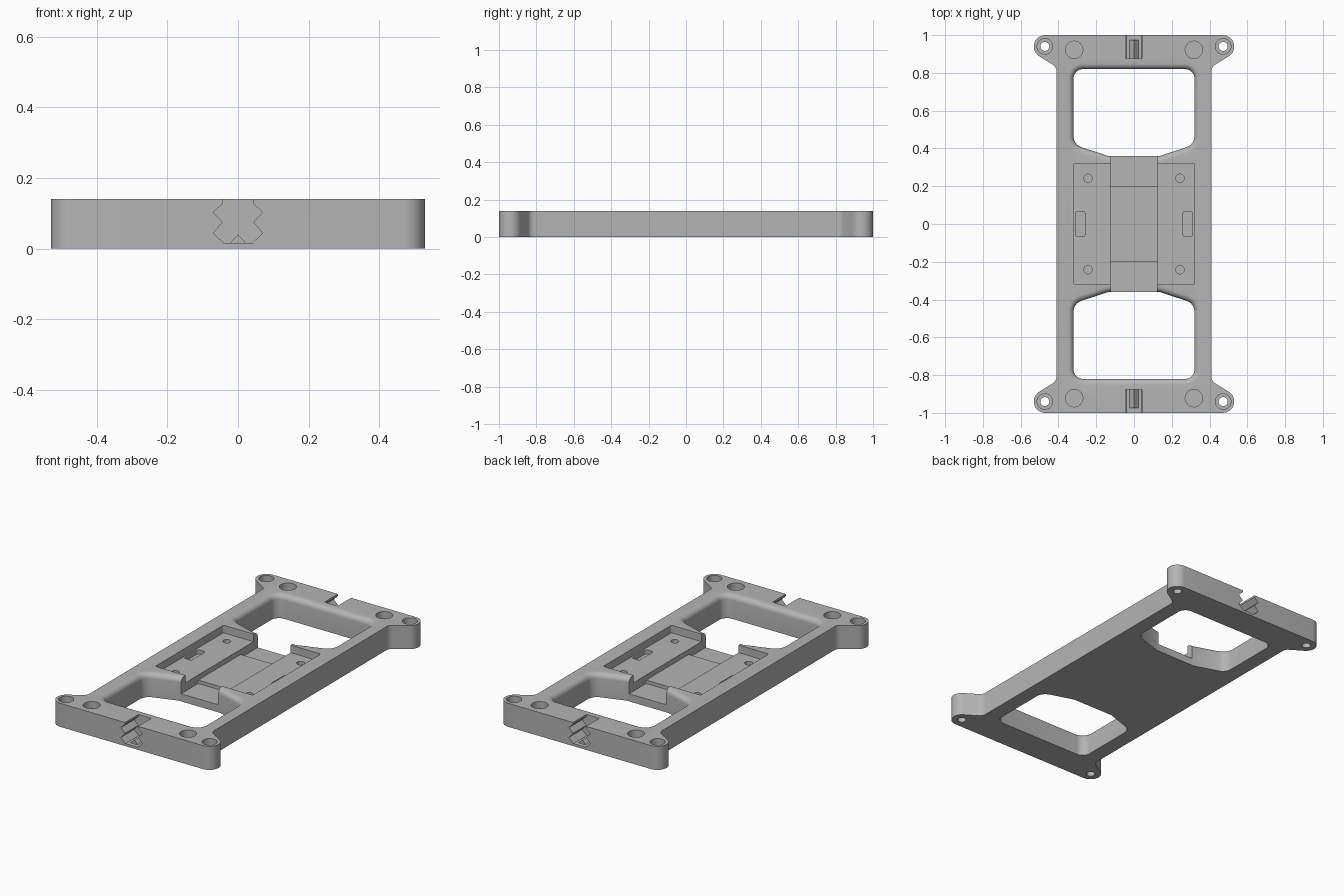
import bpy, bmesh, math
from mathutils import Vector

if "Cube" in bpy.data.objects:
    bpy.data.objects.remove(bpy.data.objects["Cube"])

H = 0.14  # plate thickness
grey = bpy.data.materials.new("grey plastic")
grey.diffuse_color = (0.46, 0.46, 0.46, 1)
grey.use_nodes = True
grey.node_tree.nodes["Principled BSDF"].inputs["Base Color"].default_value = grey.diffuse_color


def rounded(corners, steps=8):
    """Outline from (x, y, radius) corners."""
    out, n = [], len(corners)
    for i, (x, y, r) in enumerate(corners):
        p = Vector((x, y))
        if r == 0:
            out.append(p)
            continue
        a = (Vector(corners[i - 1][:2]) - p).normalized()
        b = (Vector(corners[(i + 1) % n][:2]) - p).normalized()
        half = a.angle(b) / 2
        c = p + (a + b).normalized() * r / math.sin(half)
        s = p + a * r / math.tan(half) - c
        e = p + b * r / math.tan(half) - c
        sweep = math.atan2(s.x * e.y - s.y * e.x, s.dot(e))
        for k in range(steps + 1):
            t = sweep * k / steps
            out.append(c + Vector((s.x * math.cos(t) - s.y * math.sin(t),
                                   s.x * math.sin(t) + s.y * math.cos(t))))
    return out


def grow(loop, d):
    """Offset a counter-clockwise convex outline outward."""
    out = []
    for i, p in enumerate(loop):
        a = (p - loop[i - 1]).normalized()
        b = (loop[(i + 1) % len(loop)] - p).normalized()
        na, nb = Vector((a.y, -a.x)), Vector((b.y, -b.x))
        out.append(p + (na + nb) * d / (1 + na.dot(nb)))
    return out


def loft(name, layers, along_y=False):
    """Closed solid through (outline, level) layers."""
    bm = bmesh.new()
    rings = [[bm.verts.new((p.x, z, p.y) if along_y else (p.x, p.y, z)) for p in loop]
             for loop, z in layers]
    for lo, hi in zip(rings, rings[1:]):
        for i in range(len(lo)):
            j = (i + 1) % len(lo)
            bm.faces.new((lo[i], lo[j], hi[j], hi[i]))
    bm.faces.new(rings[0][::-1])
    bm.faces.new(rings[-1])
    bmesh.ops.recalc_face_normals(bm, faces=bm.faces)
    me = bpy.data.meshes.new(name)
    bm.to_mesh(me)
    bm.free()
    ob = bpy.data.objects.new(name, me)
    bpy.context.collection.objects.link(ob)
    me.materials.append(grey)
    return ob


def box(x0, x1, y0, y1, r=0):
    return rounded([(x0, y0, r), (x1, y0, r), (x1, y1, r), (x0, y1, r)])


def circle(x, y, r, n=32):
    return [Vector((x + r * math.cos(2 * math.pi * k / n),
                    y + r * math.sin(2 * math.pi * k / n))) for k in range(n)]


def cut(layers, along_y=False):
    tool = loft("cutter", layers, along_y)
    tool.hide_render = True
    bpy.context.view_layer.objects.active = plate
    mod = plate.modifiers.new("cut", 'BOOLEAN')
    mod.operation, mod.solver, mod.object = 'DIFFERENCE', 'EXACT', tool
    bpy.ops.object.modifier_apply(modifier=mod.name)
    bpy.data.objects.remove(tool)


def pocket(loop, floor):
    cut([(loop, floor), (loop, H + 0.05)])


# Plate with four corner ears
quarter = [(0.41, 0.831, 0.04), (0.53, 0.906, 0.06), (0.53, 1.0, 0.06)]
right = [(x, -y, r) for x, y, r in quarter[::-1]] + quarter
left = [(-x, -y, r) for x, y, r in right]
outline = rounded(right + left)
plate = loft("mounting_plate", [(outline, 0), (outline, H)])

# Two windows with rounded-over top edges
R = 0.03
for s in (1, -1):
    win = [(-0.32, 0.82, 0.05), (-0.32, 0.42, 0.06), (-0.135, 0.36, 0),
           (0.135, 0.36, 0), (0.32, 0.42, 0.06), (0.32, 0.82, 0.05)]
    if s < 0:
        win = [(x, -y, r) for x, y, r in win[::-1]]
    loop = rounded(win)
    layers = [(loop, -0.05)]
    for k in range(7):
        t = math.pi / 2 * k / 6
        layers.append((grow(loop, R * (1 - math.cos(t)) + 1e-4 * k), H - R + R * math.sin(t)))
    layers.append((layers[-1][0], H + 0.05))
    cut(layers)

# Central tray, channel and lower channel mouths
pocket(box(-0.32, 0.32, -0.32, 0.32, 0.008), 0.095)
pocket(box(-0.122, 0.122, -0.22, 0.22), 0.065)
for y0, y1 in ((0.2, 0.41), (-0.41, -0.2)):
    pocket(box(-0.122, 0.122, y0, y1), 0.045)

for sx in (1, -1):
    # Slots in the tray
    pocket(box(sx * 0.285 - 0.025, sx * 0.285 + 0.025, -0.067, 0.067, 0.012), 0.07)
    for sy in (1, -1):
        pocket(circle(sx * 0.243, sy * 0.242, 0.022), 0.05)   # screw holes
        pocket(circle(sx * 0.317, sy * 0.922, 0.046), 0.10)   # round recesses
        pocket(circle(sx * 0.472, sy * 0.94, 0.041), 0.08)    # ear counterbores
        cut([(circle(sx * 0.472, sy * 0.94, 0.024), -0.05),   # ear through holes
             (circle(sx * 0.472, sy * 0.94, 0.024), H)])

# Zigzag end notches, each with a small ridge on its floor
half = [(0.04, 0.015), (0.07, 0.044), (0.043, 0.075), (0.07, 0.102), (0.043, 0.128), (0.043, 0.2)]
zigzag = [Vector(p) for p in half] + [Vector((-x, z)) for x, z in half[::-1]]
ridge = [Vector(p) for p in ((-0.024, 0.014), (0.024, 0.014), (0.0, 0.04))]
for s, end in ((1, "back"), (-1, "front")):
    y0, y1 = sorted((s * 0.875, s * 1.05))
    cut([(zigzag, y0), (zigzag, y1)], True)
    y0, y1 = sorted((s * 0.874, s * 0.975))
    loft(end + "_notch_ridge", [(ridge, y0), (ridge, y1)], True)

bpy.ops.object.select_all(action='DESELECT')
plate.select_set(True)
bpy.context.view_layer.objects.active = plate
bpy.ops.object.shade_smooth_by_angle(angle=math.radians(30))
